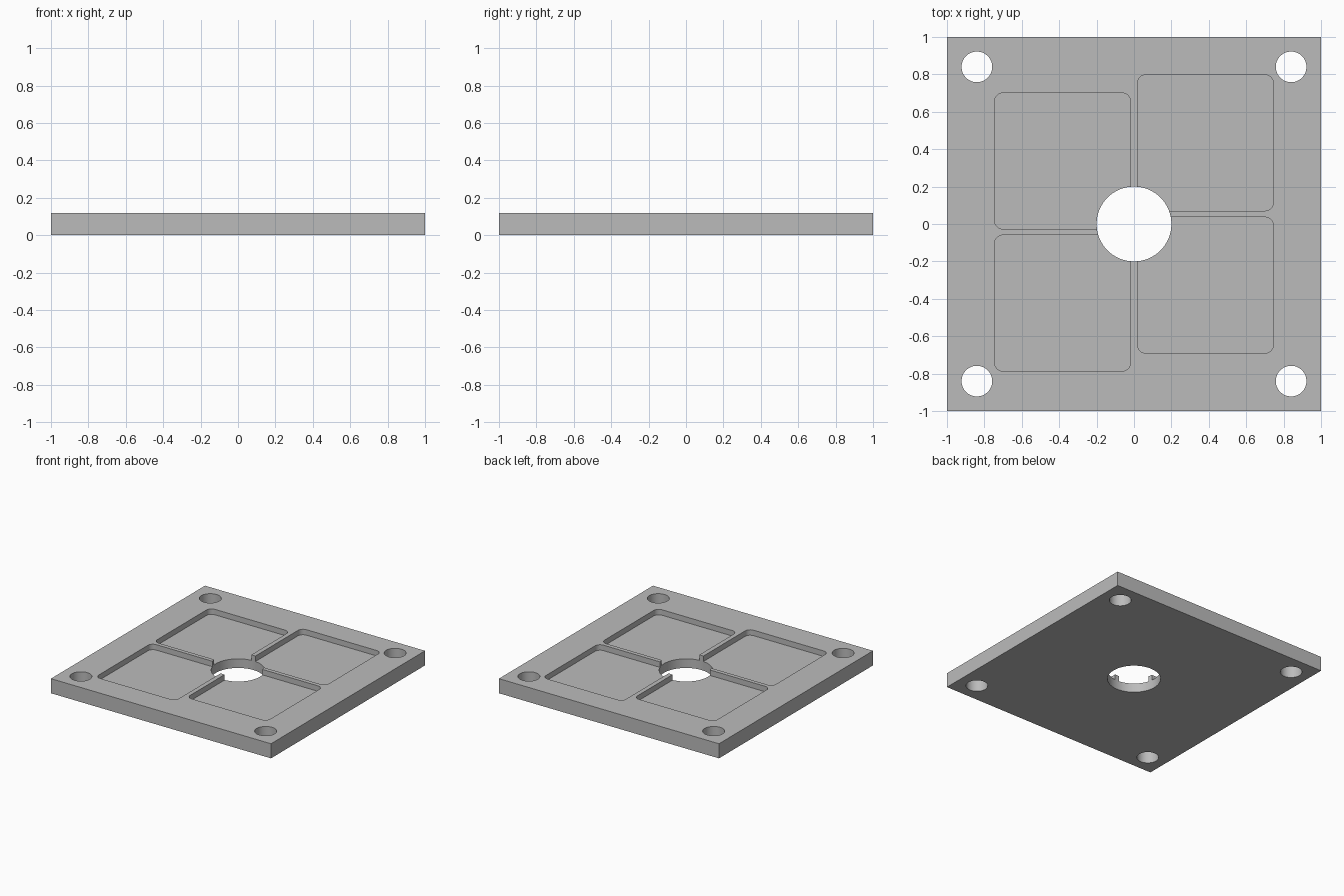
import bpy, bmesh, math

cube = bpy.data.objects.get("Cube")
if cube:
    bpy.data.objects.remove(cube, do_unlink=True)

THICK = 0.12
POCKET_DEPTH = 0.045
POCKET = 0.727
CORNER = 0.045

# Material
grey = bpy.data.materials.new("plain grey")
grey.use_nodes = True
colour = (0.5, 0.5, 0.5, 1)
grey.diffuse_color = colour
grey.node_tree.nodes["Principled BSDF"].inputs["Base Color"].default_value = colour


def prism(name, outline, bottom, top):
    """Extrude a closed 2D outline between two heights."""
    bm = bmesh.new()
    face = bm.faces.new([bm.verts.new((x, y, bottom)) for x, y in outline])
    grown = bmesh.ops.extrude_face_region(bm, geom=[face])["geom"]
    verts = [g for g in grown if isinstance(g, bmesh.types.BMVert)]
    bmesh.ops.translate(bm, verts=verts, vec=(0, 0, top - bottom))
    bmesh.ops.recalc_face_normals(bm, faces=bm.faces)
    mesh = bpy.data.meshes.new(name)
    bm.to_mesh(mesh)
    bm.free()
    mesh.materials.append(grey)
    obj = bpy.data.objects.new(name, mesh)
    bpy.context.collection.objects.link(obj)
    return obj


def circle(cx, cy, r, steps=64):
    angles = [math.tau * i / steps for i in range(steps)]
    return [(cx + r * math.cos(a), cy + r * math.sin(a)) for a in angles]


def rounded_square(cx, cy, size, r, steps=8):
    inner = size / 2 - r
    points = []
    for quarter, (sx, sy) in enumerate([(1, 1), (-1, 1), (-1, -1), (1, -1)]):
        for i in range(steps + 1):
            a = math.pi / 2 * (quarter + i / steps)
            points.append((cx + sx * inner + r * math.cos(a),
                           cy + sy * inner + r * math.sin(a)))
    return points


# Square base plate
plate = prism("base_plate", [(-1, -1), (1, -1), (1, 1), (-1, 1)], 0, THICK)
cutters = []

# Four shallow pockets, staggered around the centre
for x, y in [(-0.382, 0.337), (-0.382, -0.423), (0.382, 0.434), (0.382, -0.327)]:
    cutters.append(prism("pocket_cutter", rounded_square(x, y, POCKET, CORNER),
                         THICK - POCKET_DEPTH, THICK + 0.1))

# Central opening and corner mounting holes
cutters.append(prism("centre_hole_cutter", circle(0, 0, 0.2, 96), -0.1, THICK + 0.1))
for sx in (-1, 1):
    for sy in (-1, 1):
        cutters.append(prism("mounting_hole_cutter", circle(sx * 0.84, sy * 0.84, 0.082),
                             -0.1, THICK + 0.1))

# Cut the plate, then discard the cutters
bpy.ops.object.select_all(action="DESELECT")
bpy.context.view_layer.objects.active = plate
plate.select_set(True)
for cutter in cutters:
    cutter.hide_render = True
    cut = plate.modifiers.new("cut", "BOOLEAN")
    cut.operation = "DIFFERENCE"
    cut.solver = "EXACT"
    cut.object = cutter
    bpy.ops.object.modifier_apply(modifier=cut.name)
    bpy.data.objects.remove(cutter, do_unlink=True)

bpy.ops.object.shade_smooth_by_angle(angle=math.radians(30))
